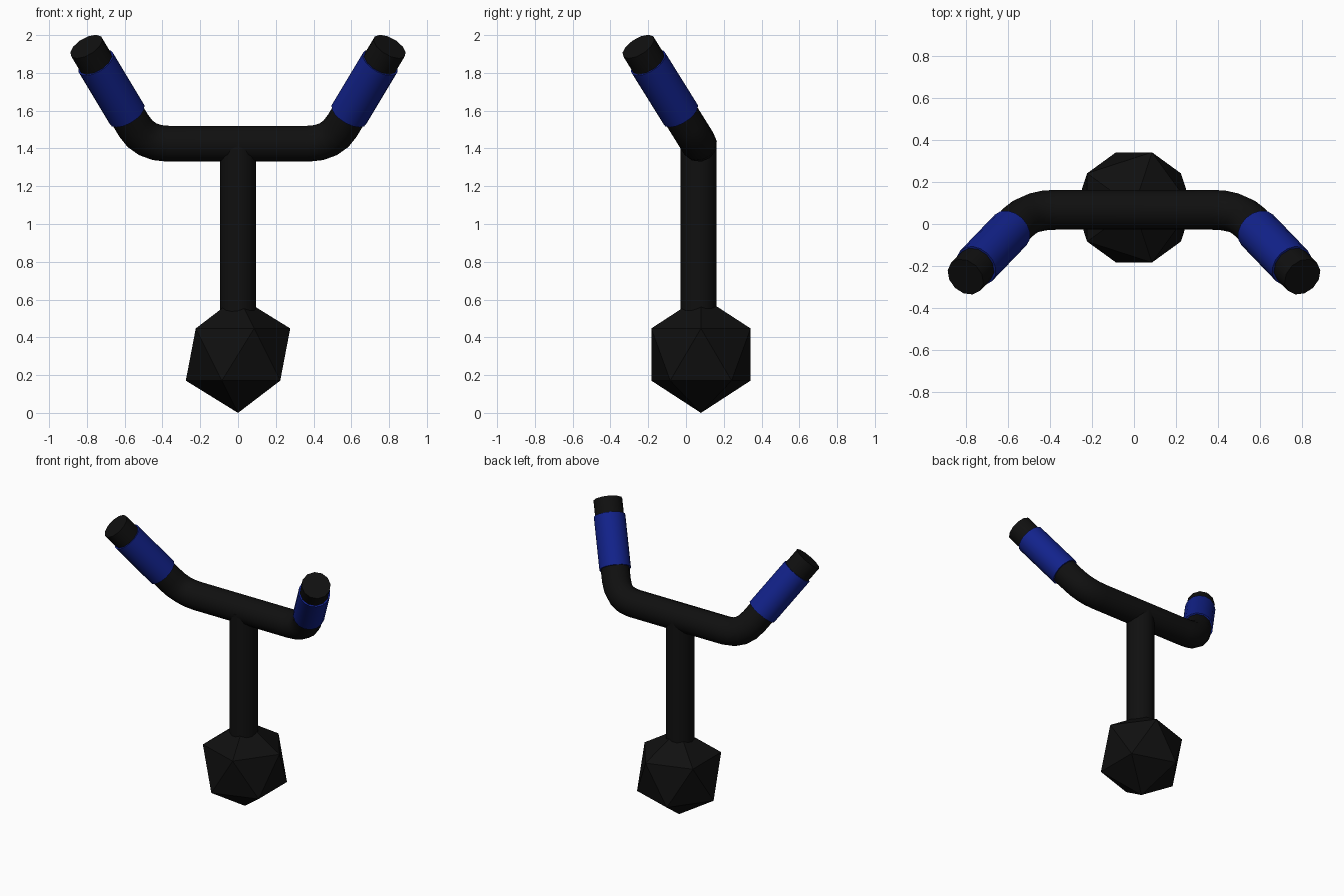
import bpy, math
from mathutils import Vector

if "Cube" in bpy.data.objects:
    bpy.data.objects.remove(bpy.data.objects["Cube"])


def material(name, color):
    m = bpy.data.materials.new(name)
    m.diffuse_color = (*color, 1)
    m.use_nodes = True
    m.node_tree.nodes["Principled BSDF"].inputs["Base Color"].default_value = m.diffuse_color
    return m


BLACK = material("black", (0.005, 0.005, 0.005))
BLUE = material("blue", (0.006, 0.016, 0.26))


def rod(name, a, b, radius, sides, mat):
    a, b = Vector(a), Vector(b)
    bpy.ops.mesh.primitive_cylinder_add(vertices=sides, radius=radius, depth=(b - a).length,
                                        location=(a + b) / 2,
                                        rotation=(b - a).to_track_quat('Z', 'Y').to_euler())
    ob = bpy.context.object
    ob.name = name
    ob.data.materials.append(mat)
    bpy.ops.object.shade_smooth_by_angle(angle=math.radians(40))
    return ob


# Faceted counterweight at the bottom
bpy.ops.mesh.primitive_ico_sphere_add(subdivisions=1, radius=0.309, location=(0, 0.079, 0.309))
weight = bpy.context.object
weight.name = "weight"
weight.data.materials.append(BLACK)

# Stem from the weight into the handlebar
rod("stem", (0, 0.067, 0.4), (0, 0.067, 1.425), 0.095, 16, BLACK)

# Handlebar centreline: straight middle, rounded bend, angled arm
corner = Vector((0.495, 0.068, 1.425))
tip = Vector((0.803, -0.252, 1.939))
arm = (tip - corner).normalized()
bend = 0.125
p0, p2 = corner - Vector((bend, 0, 0)), corner + arm * bend
half = []
for i in range(5):
    t = i / 4
    half.append(p0 * (1 - t) ** 2 + corner * 2 * t * (1 - t) + p2 * t * t)
half.append(tip)
path = [Vector((-p.x, p.y, p.z)) for p in reversed(half)] + half

curve = bpy.data.curves.new("handlebar", 'CURVE')
curve.dimensions = '3D'
curve.bevel_depth = 0.096
curve.bevel_resolution = 4
curve.use_fill_caps = True
spline = curve.splines.new('POLY')
spline.points.add(len(path) - 1)
for point, p in zip(spline.points, path):
    point.co = (*p, 1)
bar = bpy.data.objects.new("handlebar", curve)
bpy.context.collection.objects.link(bar)
bpy.ops.object.select_all(action='DESELECT')
bar.select_set(True)
bpy.context.view_layer.objects.active = bar
bpy.ops.object.convert(target='MESH')
bar = bpy.context.object
bar.data.materials.clear()
bar.data.materials.append(BLACK)
bpy.ops.object.shade_smooth_by_angle(angle=math.radians(40))

# Blue grips sleeved over each arm
start, end = tip - arm * 0.474, tip - arm * 0.112
for side, s in (("left", -1), ("right", 1)):
    rod("grip_" + side, (s * start.x, start.y, start.z), (s * end.x, end.y, end.z),
        0.105, 16, BLUE)
